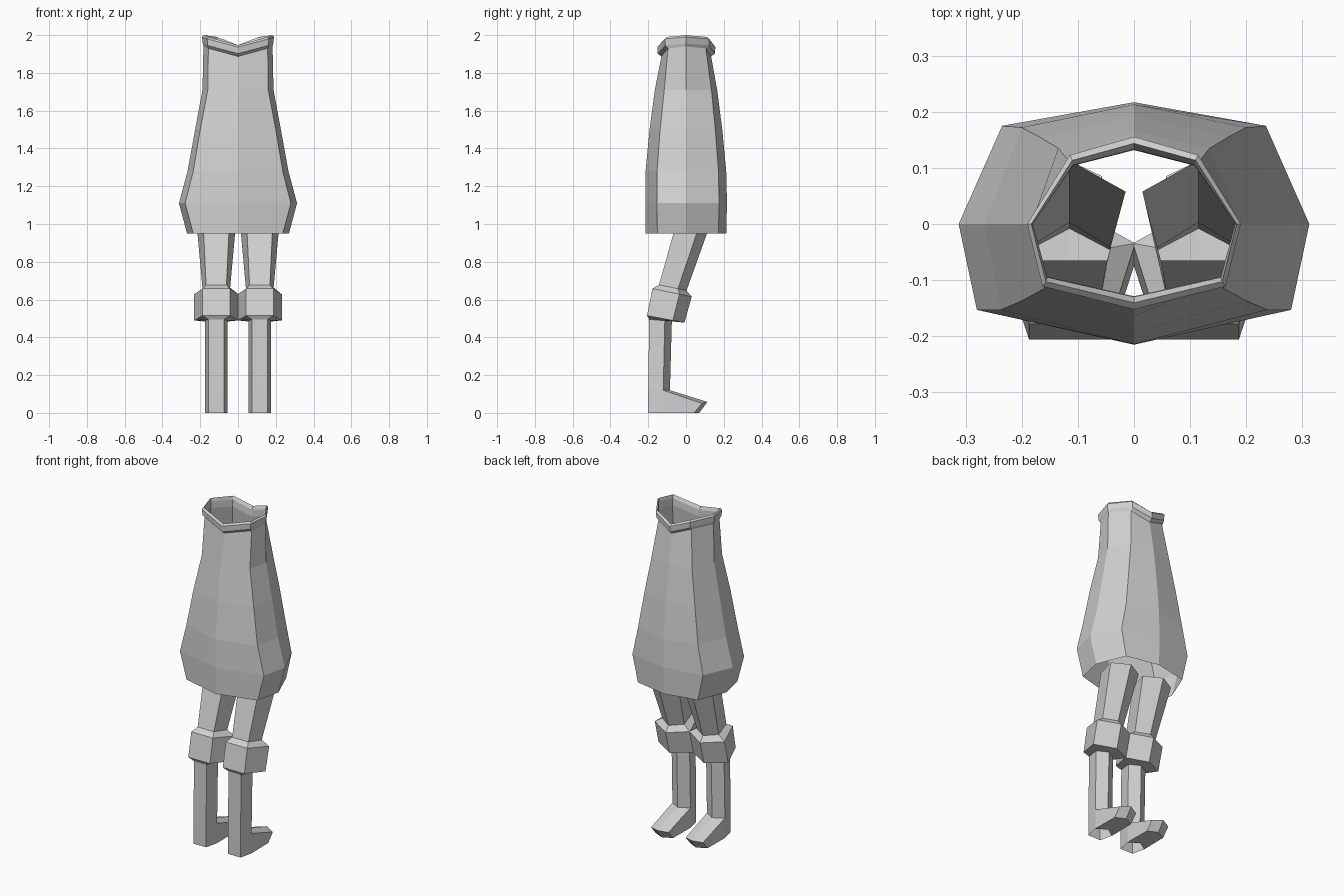
import bpy
import bmesh

if "Cube" in bpy.data.objects:
    bpy.data.objects.remove(bpy.data.objects["Cube"])

grey = bpy.data.materials.new("plain grey")
grey.diffuse_color = (0.64, 0.64, 0.64, 1)
grey.use_nodes = True
grey.node_tree.nodes["Principled BSDF"].inputs["Base Color"].default_value = grey.diffuse_color


def bridge(bm, a, b, skip=()):
    """Join two closed rings of vertices with quads."""
    n = len(a)
    for i in range(n):
        if i not in skip:
            j = (i + 1) % n
            bm.faces.new((a[i], a[j], b[j], b[i]))


def add_ring(bm, pts):
    return [bm.verts.new(p) for p in pts]


def finish(bm, name):
    bmesh.ops.recalc_face_normals(bm, faces=bm.faces[:])
    mesh = bpy.data.meshes.new(name)
    bm.to_mesh(mesh)
    bm.free()
    mesh.materials.append(grey)
    obj = bpy.data.objects.new(name, mesh)
    bpy.context.collection.objects.link(obj)
    return obj


def loft(name, rings):
    bm = bmesh.new()
    loops = [add_ring(bm, r) for r in rings]
    for a, b in zip(loops, loops[1:]):
        bridge(bm, a, b)
    return finish(bm, name)


def octagon(front, front_corner, side, back_corner, back, zs):
    """Eight-sided ring mirrored across x; zs are front-to-back heights."""
    half = [(0, front), front_corner, (side, 0), back_corner, (0, back)]
    right = [(x, y, z) for (x, y), z in zip(half, zs)]
    return right + [(-x, y, z) for x, y, z in right[3:0:-1]]


# Dress: hem, hips, waist, shoulders and dipped neckline
neck = octagon(-.13, (.157, -.095), .183, (.11, .105), .133,
               (1.887, 1.93, 1.94, 1.93, 1.887))
loft("dress", [
    octagon(-.214, (.237, -.152), .27, (.2, .172), .213, [.95] * 5),
    octagon(-.215, (.28, -.153), .3125, (.235, .175), .217, [1.11] * 5),
    octagon(-.214, (.237, -.153), .267, (.2, .172), .213, [1.28] * 5),
    octagon(-.193, (.2, -.137), .227, (.168, .155), .192, [1.5] * 5),
    octagon(-.165, (.16, -.115), .188, (.135, .135), .165, [1.71] * 5),
    neck])

# Collar: thick band following the neckline
loft("collar", [[(x * sx, y * sy, z + dz) for x, y, z in neck]
                for sx, sy, dz in ((1, 1, 0), (1.02, 1.15, .015),
                                   (1.04, 1.17, .05), (1.0, 1.08, .06),
                                   (.985, 1.0, .04), (.985, .99, 0))])


def pentagon(cx, yf, zf, yb, zb, hf, hs):
    """Five-sided leg section: flat front edge, two sides, back ridge."""
    t = .69
    ys, zs = yf + (yb - yf) * t, zf + (zb - zf) * t
    return [(cx - hf, yf, zf), (cx + hf, yf, zf), (cx + hs, ys, zs),
            (cx, yb, zb), (cx - hs, ys, zs)]


# front y, front z, back y, back z, front half width, side half width
SECTIONS = [
    (-.065, .955, .113, .955, .067, .100),   # thigh top
    (-.143, .678, .003, .648, .054, .073),   # thigh bottom
    (-.178, .658, .030, .615, .072, .117),   # knee upper
    (-.206, .515, -.008, .478, .072, .117),  # knee lower
    (-.195, .495, -.075, .485, .042, .060),  # shin top
    (-.200, .120, -.085, .120, .042, .060),  # ankle
    (-.200, .000, -.085, .000, .042, .060),  # heel
]

# Legs: open tube with knee guard, foot drawn out from the ankle
for name, cx in (("left_leg", -.115), ("right_leg", .115)):
    bm = bmesh.new()
    loops = [add_ring(bm, pentagon(cx, *s)) for s in SECTIONS]
    for k, (a, b) in enumerate(zip(loops, loops[1:])):
        bridge(bm, a, b, skip=(2, 3) if k == 5 else ())
    top, low = loops[5], loops[6]
    root = [top[2], top[3], top[4], low[4], low[3], low[2]]
    toe = add_ring(bm, [(cx + .058, .085, .05), (cx, .113, .058),
                        (cx - .058, .085, .05), (cx - .058, .042, 0),
                        (cx, .07, 0), (cx + .058, .042, 0)])
    bridge(bm, root, toe)
    bm.faces.new((toe[0], toe[1], toe[4], toe[5]))
    bm.faces.new((toe[1], toe[2], toe[3], toe[4]))
    finish(bm, name)
